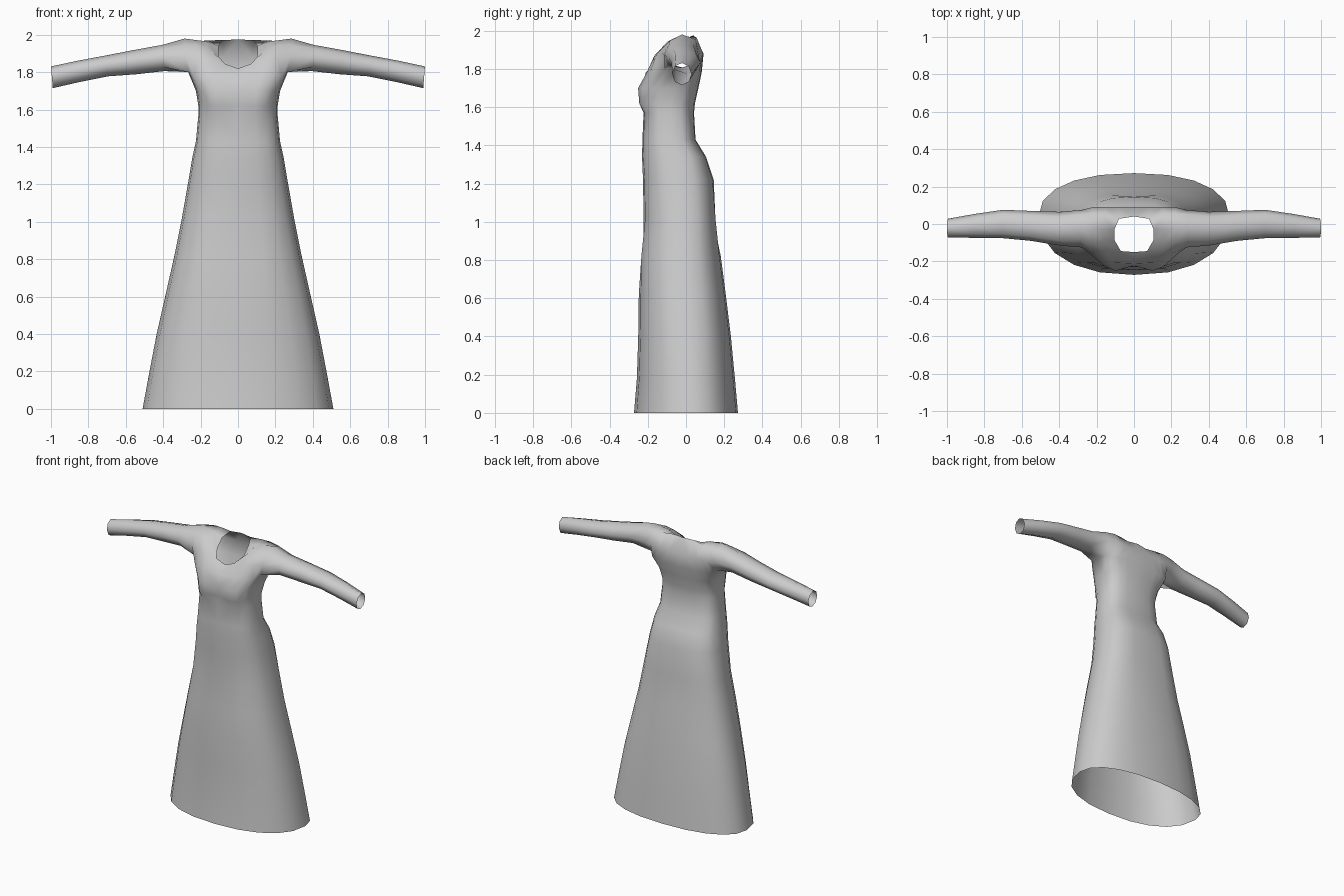
import bpy, bmesh, math

# Fabric colour
fabric = bpy.data.materials.new("grey fabric")
fabric.diffuse_color = (0.6, 0.6, 0.6, 1)

bm = bmesh.new()
HALF = 10  # columns from centre front (0) round the side (5) to centre back (10)

# Body rings: height, half width, front y, side y, back y, squareness
rings = [
    (0.00, 0.510, -0.272, 0.04, 0.272, 0.88),
    (0.18, 0.477, -0.257, 0.03, 0.256, 0.85),
    (0.40, 0.435, -0.250, 0.02, 0.235, 0.82),
    (0.62, 0.385, -0.247, 0.01, 0.208, 0.80),
    (0.82, 0.340, -0.243, 0.00, 0.182, 0.80),
    (1.02, 0.300, -0.222, 0.00, 0.160, 0.78),
    (1.22, 0.265, -0.225, -0.02, 0.145, 0.75),
    (1.34, 0.245, -0.230, -0.04, 0.105, 0.72),
    (1.43, 0.225, -0.228, -0.07, 0.050, 0.70),
    (1.57, 0.212, -0.222, -0.08, 0.042, 0.70),
    (1.62, 0.212, -0.238, -0.08, 0.047, 0.70),
    (1.70, 0.225, -0.242, -0.06, 0.065, 0.70),
    (1.78, 0.270, -0.212, -0.03, 0.082, 0.65),
]
# Small y shifts: bust shape, front fold, dent at the back
shifts = {
    (10, 0): 0.025, (10, 1): -0.012, (10, 2): -0.015,
    (11, 0): 0.020, (11, 1): -0.015, (11, 2): -0.012,
    (4, 0): 0.020, (5, 10): -0.020,
}


def ring_point(i, j):
    z, w, front, side, back, p = rings[i]
    a = math.pi * j / HALF
    x = 0 if j in (0, HALF) else w * abs(math.sin(a)) ** p
    c = abs(math.cos(a)) ** p if j != 5 else 0
    y = side + ((front if j < 5 else back) - side) * c + shifts.get((i, j), 0)
    if i == len(rings) - 1:  # raise the armpit
        z += {4: 0.02, 5: 0.03, 6: 0.02}.get(j, 0)
    return bm.verts.new((x, y, z))


def strip(a, b):
    for k in range(len(a) - 1):
        bm.faces.new((a[k], a[k + 1], b[k + 1], b[k]))


def row(points):
    return [bm.verts.new(p) for p in points]


# Skirt and bodice up to the armpit
body = [[ring_point(i, j) for j in range(HALF + 1)] for i in range(len(rings))]
for lower, upper in zip(body, body[1:]):
    strip(lower, upper)
top = body[-1]

# Chest, shoulder and upper back rows around the neckline
chest = row([(0, -0.150, 1.82), (0.07, -0.145, 1.845), (0.14, -0.165, 1.87),
             (0.21, -0.155, 1.875), (0.28, -0.125, 1.88)])
collar = row([(0.105, -0.085, 1.885), (0.16, -0.100, 1.93),
              (0.22, -0.095, 1.945), (0.285, -0.085, 1.945)])
shoulder = row([(0.105, -0.03, 1.94), (0.17, -0.03, 1.965),
                (0.225, -0.025, 1.972), (0.285, -0.02, 1.98)])
yoke = row([(0, 0.040, 1.975), (0.08, 0.028, 1.972), (0.16, 0.045, 1.970),
            (0.22, 0.055, 1.965), (0.29, 0.050, 1.955)])
back = row([(0, 0.092, 1.88), (0.08, 0.092, 1.88), (0.15, 0.092, 1.88),
            (0.22, 0.090, 1.88), (0.28, 0.075, 1.88)])
strip(top[:5], chest)
strip(chest[1:], collar)
strip(collar, shoulder)
strip(shoulder, yoke[1:])
strip(yoke, back)
strip(back, top[:5:-1])

# Sleeve: tube grown from the armhole (x, z centre, z radius, y centre, y radius)
loop = [top[5], top[4], chest[4], collar[3], shoulder[3], yoke[4], back[4], top[6]]
for x, zc, rz, yc, ry in [(0.40, 1.876, 0.070, -0.025, 0.090),
                          (0.55, 1.854, 0.065, -0.010, 0.080),
                          (0.70, 1.834, 0.056, 0.000, 0.076),
                          (0.85, 1.805, 0.057, -0.010, 0.064),
                          (0.995, 1.773, 0.058, -0.022, 0.050)]:
    new = []
    for k in range(8):
        a = math.pi * k / 4
        dz = -math.cos(a) * rz
        new.append(bm.verts.new((x + dz * 0.08, yc - math.sin(a) * ry, zc + dz)))
    strip(loop + loop[:1], new + new[:1])
    loop = new

bmesh.ops.recalc_face_normals(bm, faces=bm.faces)
bm.faces.ensure_lookup_table()
if bm.faces[0].normal.y > 0:  # first face is the front hem
    bmesh.ops.reverse_faces(bm, faces=bm.faces)
for f in bm.faces:
    f.smooth = True

mesh = bpy.data.meshes.new("dress")
bm.to_mesh(mesh)
bm.free()
mesh.materials.append(fabric)
dress = bpy.data.objects.new("dress", mesh)
bpy.context.collection.objects.link(dress)

# Mirror to the other half
mirror = dress.modifiers.new("mirror", 'MIRROR')
mirror.use_clip = True
mirror.merge_threshold = 0.001
